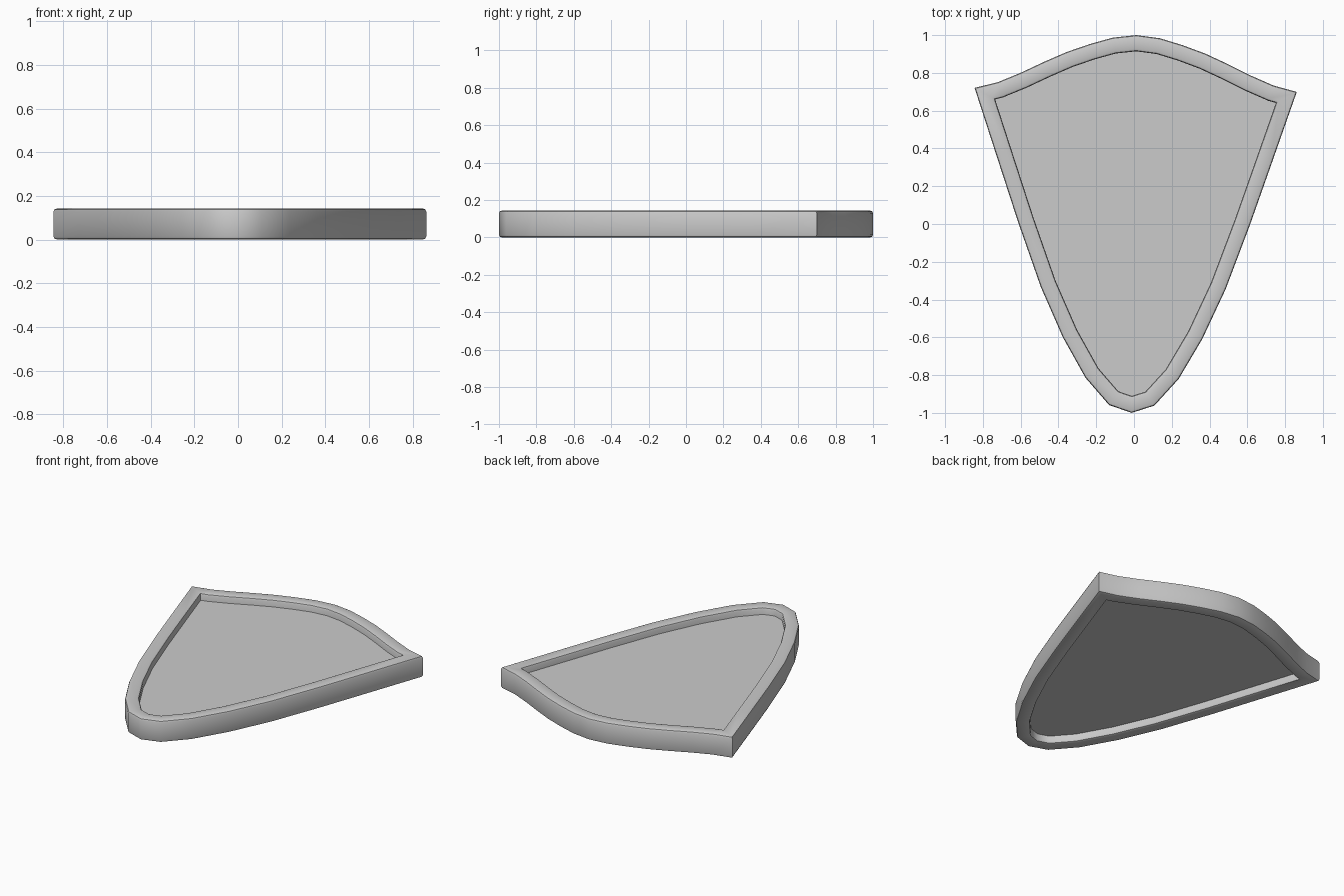
import bpy, bmesh, math
from mathutils import Vector, Matrix

if "Cube" in bpy.data.objects:
    bpy.data.objects.remove(bpy.data.objects["Cube"])

H = 0.143           # rim height
PANEL = (0.05, 0.097)  # panel bottom and top

# right half of the outline, bottom tip to top centre
half = [(0, -1), (0.12, -0.96), (0.247, -0.817), (0.37, -0.603), (0.49, -0.338),
        (0.613, 0), (0.735, 0.36), (0.853, 0.71),
        (0.73, 0.742), (0.612, 0.792), (0.488, 0.852), (0.368, 0.906),
        (0.245, 0.95), (0.125, 0.985), (0, 1)]
outline = [Vector(p) for p in half + [(-x, y) for x, y in half[-2:0:-1]]]


def inset(pts, d):
    """Mitred inward offset of a counter-clockwise outline."""
    out = []
    for i, p in enumerate(pts):
        a = (p - pts[i - 1]).normalized()
        b = (pts[(i + 1) % len(pts)] - p).normalized()
        na, nb = Vector((-a.y, a.x)), Vector((-b.y, b.x))
        out.append(p + (na + nb) * d / (1 + na.dot(nb)))
    return out


def finish(name, bm):
    # the whole shield is turned very slightly about z
    bmesh.ops.rotate(bm, verts=bm.verts, cent=(0, 0, 0),
                     matrix=Matrix.Rotation(-0.0125, 3, 'Z'))
    bmesh.ops.recalc_face_normals(bm, faces=bm.faces)
    me = bpy.data.meshes.new(name)
    bm.to_mesh(me)
    bm.free()
    ob = bpy.data.objects.new(name, me)
    bpy.context.collection.objects.link(ob)
    bpy.ops.object.select_all(action='DESELECT')
    ob.select_set(True)
    bpy.context.view_layer.objects.active = ob
    bpy.ops.object.shade_smooth_by_angle(angle=math.radians(35))
    return ob


def ring(bm, d, z):
    return [bm.verts.new((p.x, p.y, z)) for p in inset(outline, d)]


def bridge(bm, a, b):
    n = len(a)
    for i in range(n):
        j = (i + 1) % n
        bm.faces.new((a[i], a[j], b[j], b[i]))


# rim: rounded rectangular section swept round the outline
upper = [(0, H - 0.014), (0.004, H - 0.004), (0.014, H),
         (0.071, H), (0.081, H - 0.004), (0.085, H - 0.014)]
section = upper + [(d, H - z) for d, z in reversed(upper)]
bm = bmesh.new()
rings = [ring(bm, d, z) for d, z in section]
for k in range(len(rings)):
    bridge(bm, rings[k - 1], rings[k])
finish("shield_rim", bm)

# panel: flat plate recessed on both faces
bm = bmesh.new()
low, high = (ring(bm, 0.083, z) for z in PANEL)
bridge(bm, low, high)
bm.faces.new(low)
bm.faces.new(high)
finish("shield_panel", bm)
